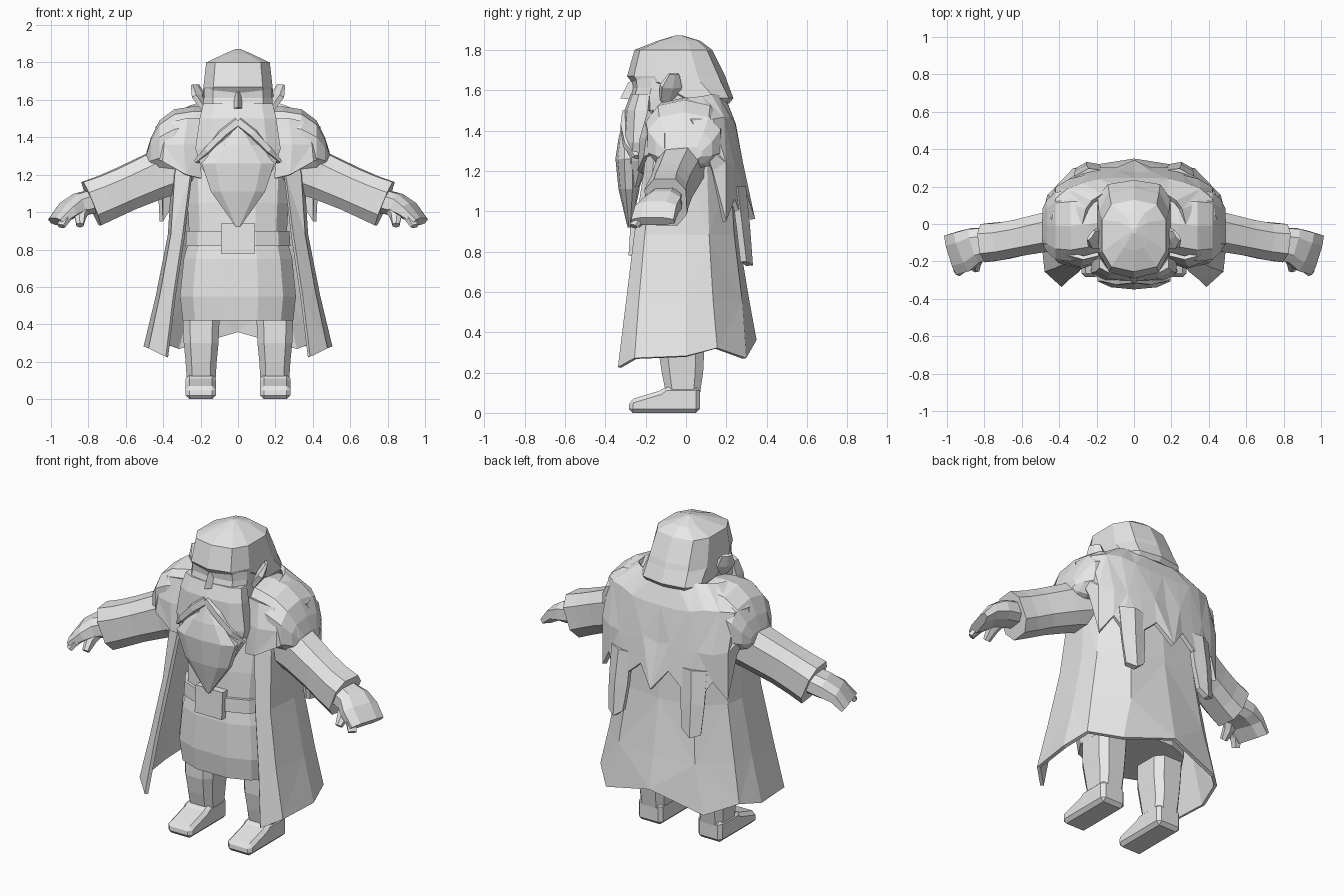
import bpy, bmesh, math
from mathutils import Vector

grey = bpy.data.materials.new("light_grey")
grey.diffuse_color = (0.8, 0.8, 0.8, 1)


def make(name, verts, faces, mirror=False, thick=0.0):
    """Flat-shaded mesh, optionally mirrored in x and thickened."""
    me = bpy.data.meshes.new(name)
    me.from_pydata([tuple(v) for v in verts], [], faces)
    bm = bmesh.new()
    bm.from_mesh(me)
    bmesh.ops.recalc_face_normals(bm, faces=bm.faces)
    bm.to_mesh(me)
    bm.free()
    me.materials.append(grey)
    ob = bpy.data.objects.new(name, me)
    bpy.context.collection.objects.link(ob)
    if mirror:
        ob.modifiers.new("Mirror", 'MIRROR')
    if thick:
        s = ob.modifiers.new("Solidify", 'SOLIDIFY')
        s.thickness = thick
        s.offset = 0
    return ob


def loft(name, rings, mirror=False):
    """Skin closed rings of equal count and cap both ends."""
    n = len(rings[0])
    verts = [p for r in rings for p in r]
    faces = [(i * n + j, i * n + (j + 1) % n, (i + 1) * n + (j + 1) % n, (i + 1) * n + j)
             for i in range(len(rings) - 1) for j in range(n)]
    faces += [tuple(range(n)), tuple(range(len(verts) - n, len(verts)))]
    return make(name, verts, faces, mirror)


def unit_ring(n, p):
    """Rounded-square ring scaled to reach exactly +-1 both ways."""
    pts = []
    for k in range(n):
        a = 2 * math.pi * (k + 0.5) / n
        c, s = math.cos(a), math.sin(a)
        pts.append((math.copysign(abs(c) ** p, c), math.copysign(abs(s) ** p, s)))
    mx, my = max(c for c, s in pts), max(s for c, s in pts)
    return [(c / mx, s / my) for c, s in pts]


def stack(name, levels, n=12, p=0.8, cx=0.0, mirror=False):
    """Horizontal rings: (z, half width, front y, back y)."""
    return loft(name, [[(cx + hw * c, (yf + yb) / 2 + (yb - yf) / 2 * s, z)
                        for c, s in unit_ring(n, p)] for z, hw, yf, yb in levels], mirror)


def slices(name, levels, n=10, p=0.8):
    """Upright mirrored rings: (x, front y, back y, low z, high z)."""
    return loft(name, [[(x, (yf + yb) / 2 + (yb - yf) / 2 * c, (z0 + z1) / 2 + (z1 - z0) / 2 * s)
                        for c, s in unit_ring(n, p)] for x, yf, yb, z0, z1 in levels], True)


def tube(name, stations, n=8, p=0.75, mirror=True):
    """Rings along a path: (x, y, z, half width, half height)."""
    pts = [Vector(s[:3]) for s in stations]
    rings = []
    for i, s in enumerate(stations):
        t = (pts[min(i + 1, len(pts) - 1)] - pts[max(i - 1, 0)]).normalized()
        u = t.cross(Vector((0, 0, 1))).normalized()
        v = u.cross(t)
        rings.append([pts[i] + u * c * s[3] + v * q * s[4] for c, q in unit_ring(n, p)])
    return loft(name, rings, mirror)


def sheet(name, rows, thick, mirror=True):
    """Open cloth from a grid of points, split into triangles."""
    n = len(rows[0])
    faces = []
    for i in range(len(rows) - 1):
        for j in range(n - 1):
            a, b, c, d = i * n + j, i * n + j + 1, (i + 1) * n + j + 1, (i + 1) * n + j
            faces += [(a, b, c), (a, c, d)] if (i + j) % 2 else [(a, b, d), (b, c, d)]
    return make(name, [p for r in rows for p in r], faces, mirror, thick)


def prism(name, profile, x0, x1, mirror=True):
    """Side profile (y, z) extruded across x."""
    return loft(name, [[(x, y, z) for y, z in profile] for x in (x0, x1)], mirror)


# legs and boots
stack("leg", [(0.48, 0.1, -0.13, 0.1), (0.3, 0.093, -0.135, 0.09), (0.2, 0.083, -0.12, 0.085),
              (0.1, 0.077, -0.1, 0.07)], n=8, p=0.55, cx=0.197, mirror=True)
boot = prism("boot", [(0.07, 0), (-0.285, 0), (-0.28, 0.065), (-0.13, 0.11), (-0.105, 0.13), (0.07, 0.13)],
             0.118, 0.28)
bev = boot.modifiers.new("Bevel", 'BEVEL')
bev.width = 0.02
bev.segments = 1

# tunic, belt and buckle
stack("tunic", [(0.42, 0.295, -0.25, 0.2), (0.55, 0.31, -0.265, 0.2), (0.75, 0.29, -0.255, 0.18),
                (0.86, 0.26, -0.235, 0.17), (1.05, 0.27, -0.22, 0.17), (1.3, 0.28, -0.18, 0.17),
                (1.52, 0.18, -0.12, 0.15)])
stack("belt", [(0.82, 0.28, -0.255, 0.19), (0.9, 0.275, -0.25, 0.185)])
prism("buckle", [(-0.24, 0.78), (-0.285, 0.78), (-0.275, 0.94), (-0.23, 0.94)], -0.09, 0.09, False)

# long open cloak, from the front edge round to the middle of the back
sheet("cloak", [
    [(0.2, -0.17, 1.45), (0.28, -0.13, 1.45), (0.32, 0, 1.45), (0.29, 0.11, 1.45), (0.18, 0.18, 1.45), (0, 0.19, 1.45)],
    [(0.25, -0.2, 1.2), (0.33, -0.16, 1.2), (0.345, 0, 1.2), (0.32, 0.1, 1.2), (0.21, 0.21, 1.2), (0, 0.23, 1.2)],
    [(0.29, -0.25, 0.88), (0.35, -0.2, 0.88), (0.365, 0, 0.88), (0.35, 0.11, 0.88), (0.22, 0.23, 0.88), (0, 0.25, 0.88)],
    [(0.34, -0.29, 0.55), (0.41, -0.23, 0.55), (0.43, 0, 0.55), (0.41, 0.13, 0.55), (0.25, 0.27, 0.55), (0, 0.305, 0.55)],
    [(0.38, -0.33, 0.225), (0.47, -0.25, 0.27), (0.495, 0, 0.28), (0.455, 0.15, 0.32), (0.32, 0.29, 0.27), (0, 0.34, 0.36)],
], 0.02)

# fur mantle: ragged back, hanging strands, shoulder caps, front
sheet("mantle_back", [
    [(0, 0.18, 1.57), (0.06, 0.18, 1.57), (0.11, 0.17, 1.57), (0.17, 0.15, 1.57), (0.22, 0.12, 1.57), (0.25, 0.08, 1.56), (0.27, 0, 1.55)],
    [(0, 0.235, 1.43), (0.1, 0.235, 1.43), (0.19, 0.23, 1.44), (0.27, 0.21, 1.46), (0.35, 0.18, 1.46), (0.41, 0.13, 1.45), (0.43, 0.02, 1.45)],
    [(0, 0.265, 1.22), (0.09, 0.27, 1.24), (0.18, 0.265, 1.2), (0.26, 0.25, 1.22), (0.34, 0.23, 1.22), (0.41, 0.19, 1.24), (0.46, 0.08, 1.33)],
    [(0, 0.33, 0.96), (0.09, 0.29, 1.08), (0.18, 0.29, 1.0), (0.3, 0.26, 0.98), (0.34, 0.23, 1.06), (0.41, 0.19, 0.95), (0.42, 0.13, 1.2)],
], 0.025)
sheet("mantle_strand", [
    [(0.17, 0.27, 1.12), (0.24, 0.28, 1.12), (0.31, 0.24, 1.12)],
    [(0.18, 0.29, 0.92), (0.25, 0.3, 0.93), (0.31, 0.265, 0.92)],
    [(0.2, 0.305, 0.77), (0.25, 0.315, 0.73), (0.3, 0.285, 0.75)],
], 0.035)
slices("shoulder_cap", [(0.12, -0.14, 0.17, 1.28, 1.56), (0.24, -0.18, 0.18, 1.22, 1.565),
                        (0.34, -0.2, 0.18, 1.2, 1.55), (0.42, -0.19, 0.17, 1.2, 1.49),
                        (0.465, -0.15, 0.13, 1.22, 1.4), (0.49, -0.1, 0.08, 1.25, 1.32)])
sheet("mantle_front", [
    [(0.19, -0.16, 1.5), (0.27, -0.18, 1.5), (0.35, -0.16, 1.48), (0.41, -0.08, 1.47)],
    [(0.2, -0.19, 1.36), (0.29, -0.22, 1.36), (0.39, -0.19, 1.36), (0.46, -0.1, 1.38)],
    [(0.2, -0.2, 1.18), (0.28, -0.23, 1.2), (0.4, -0.2, 1.27), (0.48, -0.1, 1.31)],
], 0.02)

# arms: sleeve with open cuff, hand, fingers
tube("sleeve", [(0.28, -0.02, 1.26, 0.12, 0.14), (0.45, -0.04, 1.19, 0.105, 0.125),
                (0.6, -0.07, 1.125, 0.098, 0.118), (0.7, -0.09, 1.08, 0.1, 0.12),
                (0.785, -0.1, 1.045, 0.103, 0.125)])
tube("hand", [(0.76, -0.1, 1.06, 0.08, 0.065), (0.85, -0.115, 1.04, 0.095, 0.06),
              (0.91, -0.145, 1.01, 0.11, 0.045), (0.975, -0.165, 0.95, 0.11, 0.025)])
tube("finger", [(0.88, -0.19, 1.01, 0.03, 0.035), (0.92, -0.23, 0.97, 0.03, 0.025),
                (0.945, -0.26, 0.925, 0.022, 0.016)], n=6)
tube("thumb", [(0.82, -0.15, 1.03, 0.035, 0.035), (0.845, -0.2, 0.98, 0.03, 0.03),
               (0.845, -0.245, 0.93, 0.018, 0.018)], n=6)

# head with swept-back hair, the front lobe forming a heavy brow
stack("face", [(1.4, 0.18, -0.26, 0.08), (1.56, 0.185, -0.28, 0.08), (1.61, 0.183, -0.265, 0.08),
               (1.66, 0.18, -0.27, 0.1)], n=10, p=0.65)
stack("hair", [(1.535, 0.18, -0.04, 0.215), (1.56, 0.195, -0.09, 0.235), (1.64, 0.188, -0.27, 0.205),
               (1.67, 0.185, -0.292, 0.195), (1.8, 0.17, -0.255, 0.13), (1.845, 0.075, -0.14, 0.07),
               (1.872, 0.012, -0.05, -0.02)], n=10, p=0.7)
make("nose", [(-0.015, -0.25, 1.65), (0.015, -0.25, 1.65), (-0.04, -0.25, 1.55), (0.04, -0.25, 1.55),
              (0, -0.325, 1.56), (0, -0.285, 1.64)],
     [(0, 2, 4, 5), (1, 5, 4, 3), (0, 5, 1), (2, 3, 4), (0, 1, 3, 2)])
tube("ear", [(0.17, -0.09, 1.55, 0.04, 0.02), (0.21, -0.075, 1.62, 0.055, 0.025),
             (0.23, -0.06, 1.68, 0.03, 0.01)], n=6)

# full beard and moustache
stack("beard_base", [(1.58, 0.185, -0.275, -0.14), (1.5, 0.205, -0.305, -0.14),
                     (1.34, 0.228, -0.315, -0.14), (1.25, 0.2, -0.31, -0.18),
                     (1.12, 0.13, -0.3, -0.23)], n=10)
stack("beard_point", [(1.46, 0.02, -0.31, -0.24), (1.36, 0.11, -0.335, -0.24), (1.26, 0.195, -0.35, -0.22),
                      (1.11, 0.145, -0.335, -0.23), (0.92, 0.01, -0.29, -0.27)], n=10, p=0.95)
tube("moustache", [(0.0, -0.29, 1.485, 0.025, 0.03), (0.08, -0.295, 1.42, 0.03, 0.028),
                   (0.16, -0.28, 1.33, 0.03, 0.025), (0.22, -0.24, 1.27, 0.02, 0.012)], n=6)
